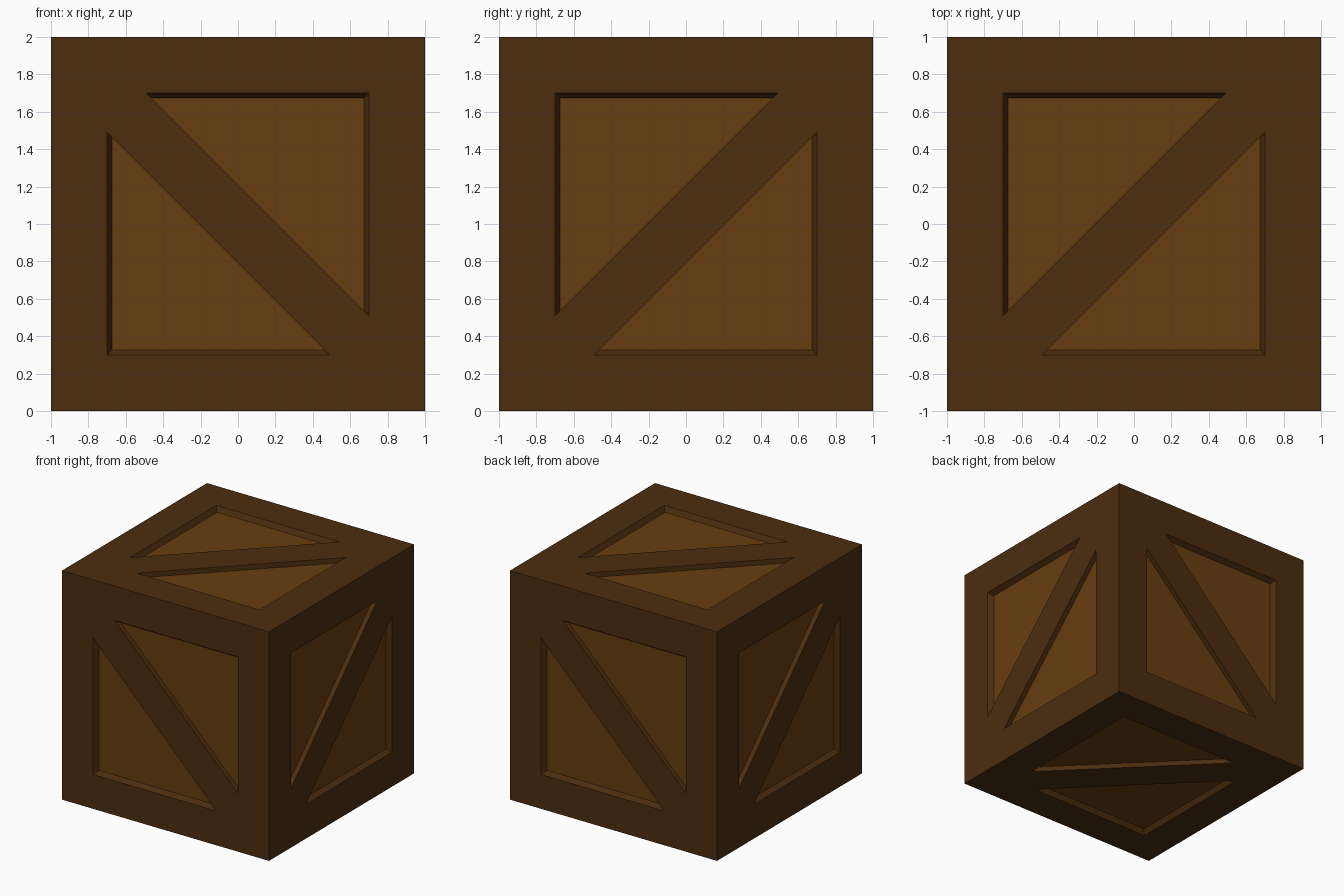
import bpy
import bmesh
from mathutils import Vector

cube = bpy.data.objects.get("Cube")
if cube:
    bpy.data.objects.remove(cube, do_unlink=True)

RIM = 0.70      # half-width of the opening inside the rails
GAP = 0.21      # offset of each panel from the diagonal
SLOPE = 0.027   # inward lean of the recess walls along the rails
DEPTH = 0.043   # recess depth
FRAME, PANEL = 0, 1


def make_material(name, rgb):
    mat = bpy.data.materials.new(name)
    mat.use_nodes = True
    mat.diffuse_color = (*rgb, 1)
    mat.node_tree.nodes["Principled BSDF"].inputs["Base Color"].default_value = (*rgb, 1)
    return mat


def triangle(half):
    """Right-angled panel outline above the diagonal: near end, corner, far end."""
    return [(-half, GAP - half), (-half, half), (half - GAP, half)]


def add_side(bm, u, v):
    """One crate side: rails, a diagonal brace from -u-v to +u+v, two recessed panels."""
    n = u.cross(v)

    def verts(points, depth=0.0):
        return [bm.verts.new(u * a + v * b + n * (1 - depth)) for a, b in points]

    def face(corners, material=FRAME):
        bm.faces.new(corners).material_index = material

    start, end = verts([(-1, -1), (1, 1)])
    openings = []
    for swap in (False, True):
        def place(points, depth=0.0):
            return verts([(b, a) if swap else (a, b) for a, b in points], depth)

        corner = place([(-1, 1)])[0]
        rim = place(triangle(RIM))
        floor = place(triangle(RIM - SLOPE), DEPTH)
        # Two rails, three recess walls and the panel
        face([start, rim[0], rim[1], corner])
        face([corner, rim[1], rim[2], end])
        for i in range(3):
            j = (i + 1) % 3
            face([rim[i], floor[i], floor[j], rim[j]])
        face(floor, PANEL)
        openings.append(rim)
    # Diagonal brace
    upper, lower = openings
    face([start, lower[0], lower[2], end, upper[2], upper[0]])


X, Y, Z = Vector((1, 0, 0)), Vector((0, 1, 0)), Vector((0, 0, 1))
bm = bmesh.new()
# Top, bottom, right, left, back, front
for u, v in ((X, Y), (X, -Y), (Y, Z), (-Y, Z), (Z, X), (Z, -X)):
    add_side(bm, u, v)

# Weld the sides into one closed body standing on the ground
bmesh.ops.remove_doubles(bm, verts=bm.verts, dist=0.0001)
bmesh.ops.recalc_face_normals(bm, faces=bm.faces)
bmesh.ops.translate(bm, verts=bm.verts, vec=Z)

mesh = bpy.data.meshes.new("crate")
bm.to_mesh(mesh)
bm.free()
mesh.materials.append(make_material("dark brown wood", (0.072, 0.026, 0.0047)))
mesh.materials.append(make_material("light brown wood", (0.135, 0.047, 0.005)))
crate = bpy.data.objects.new("crate", mesh)
bpy.context.collection.objects.link(crate)
